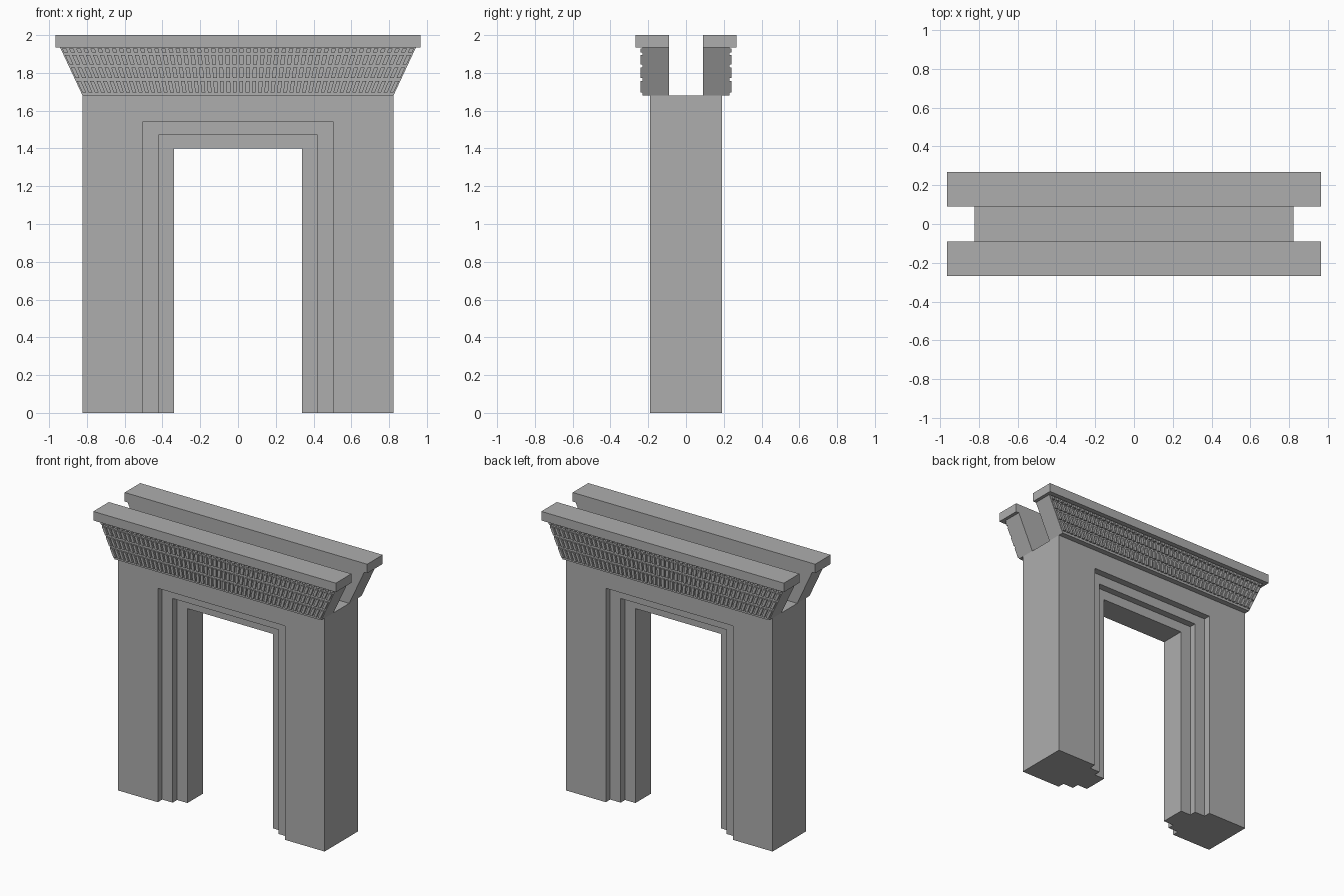
import bpy, bmesh

if "Cube" in bpy.data.objects:
    bpy.data.objects.remove(bpy.data.objects["Cube"])

# Dark grey stone
stone = bpy.data.materials.new("dark_grey_stone")
stone.diffuse_color = (0.42, 0.42, 0.42, 1)
stone.use_nodes = True
stone.node_tree.nodes["Principled BSDF"].inputs["Base Color"].default_value = stone.diffuse_color

def finish(name, bm):
    bmesh.ops.recalc_face_normals(bm, faces=bm.faces)
    me = bpy.data.meshes.new(name)
    bm.to_mesh(me)
    bm.free()
    me.materials.append(stone)
    ob = bpy.data.objects.new(name, me)
    bpy.context.collection.objects.link(ob)
    return ob

def prism(bm, outline, y0, y1, open_back=False):
    """Extrude an x-z outline from y0 to y1."""
    a = [bm.verts.new((x, y0, z)) for x, z in outline]
    b = [bm.verts.new((x, y1, z)) for x, z in outline]
    n = len(a)
    bm.faces.new(a)
    if not open_back:
        bm.faces.new(b[::-1])
    for i in range(n):
        j = (i + 1) % n
        bm.faces.new((a[i], b[i], b[j], a[j]))

# Gateway wall: stepped section (half width, height, depth) swept around the doorway
half = [(0.823, 1.68, 0.19), (0.506, 1.54, 0.19), (0.506, 1.54, 0.14),
        (0.422, 1.47, 0.14), (0.422, 1.47, 0.09), (0.34, 1.40, 0.09)]
section = [(w, h, -d) for w, h, d in half] + half[::-1]
bm = bmesh.new()
stations = []
for side, top in ((-1, 0), (-1, 1), (1, 1), (1, 0)):
    stations.append([bm.verts.new((side * w, d, h * top)) for w, h, d in section])
n = len(section)
for s, t in zip(stations, stations[1:]):
    for i in range(n):
        j = (i + 1) % n
        bm.faces.new((s[i], s[j], t[j], t[i]))
bm.faces.new(stations[0])
bm.faces.new(stations[-1])
finish("gateway_wall", bm)

# Flared cornice dimensions
Z0, Z1, W0, W1 = 1.68, 1.935, 0.823, 0.942
def flare(z):
    return W0 + (W1 - W0) * (z - Z0) / (Z1 - Z0)

rows = [(1.697, 1.757), (1.773, 1.828), (1.845, 1.895), (1.908, 1.928)]
COLUMNS = 50

for label, s in (("front", -1), ("back", 1)):
    # Flared cornice slab
    bm = bmesh.new()
    prism(bm, [(-W0, Z0), (W0, Z0), (W1, Z1), (-W1, Z1)], s * 0.23, s * 0.09)
    finish(label + "_cornice", bm)

    # Flat cap
    bm = bmesh.new()
    prism(bm, [(-0.966, Z1), (0.966, Z1), (0.966, 2.0), (-0.966, 2.0)], s * 0.267, s * 0.09)
    finish(label + "_cap", bm)

    # Rows of raised blocks fanning out with the flare
    bm = bmesh.new()
    for lo, hi in rows:
        for c in range(COLUMNS):
            u0 = (c + 0.2) / COLUMNS * 2 - 1
            u1 = (c + 0.8) / COLUMNS * 2 - 1
            prism(bm, [(u0 * flare(lo), lo), (u1 * flare(lo), lo),
                       (u1 * flare(hi), hi), (u0 * flare(hi), hi)],
                  s * 0.242, s * 0.23, open_back=True)
    finish(label + "_cornice_blocks", bm)
